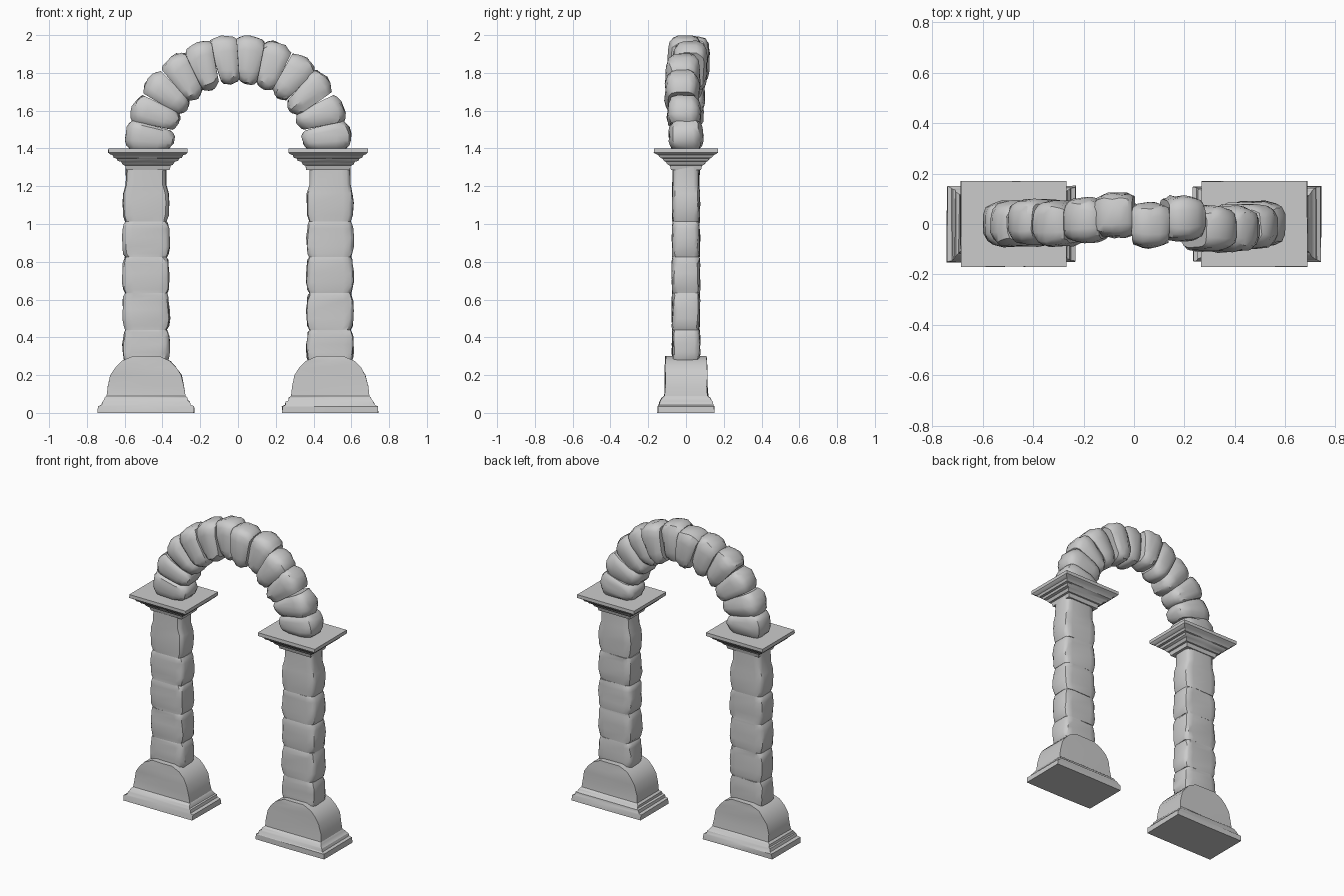
import bpy, bmesh, random
from math import sin, cos, pi, radians, copysign

if "Cube" in bpy.data.objects:
    bpy.data.objects.remove(bpy.data.objects["Cube"])

random.seed(4)


def loft(name, rings, angle=35):
    """Skin a stack of equal-length point rings and cap both ends."""
    bm = bmesh.new()
    vs = [[bm.verts.new(p) for p in r] for r in rings]
    n = len(vs[0])
    for a, b in zip(vs, vs[1:]):
        for i in range(n):
            j = (i + 1) % n
            bm.faces.new((a[i], a[j], b[j], b[i]))
    bm.faces.new(vs[0][::-1])
    bm.faces.new(vs[-1])
    bmesh.ops.recalc_face_normals(bm, faces=bm.faces)
    me = bpy.data.meshes.new(name)
    bm.to_mesh(me)
    bm.free()
    ob = bpy.data.objects.new(name, me)
    bpy.context.collection.objects.link(ob)
    bpy.ops.object.select_all(action='DESELECT')
    ob.select_set(True)
    bpy.context.view_layer.objects.active = ob
    bpy.ops.object.shade_smooth_by_angle(angle=radians(angle))
    return ob


def section(hx, hy, power, n=16, jit=0.0):
    """Rounded-rectangle cross-section, slightly rough."""
    pts = []
    for i in range(n):
        t = 2 * pi * (i + 0.5) / n
        c, s = cos(t), sin(t)
        pts.append((hx * copysign(abs(c) ** (2 / power), c) + random.uniform(-jit, jit),
                    hy * copysign(abs(s) ** (2 / power), s) + random.uniform(-jit, jit)))
    return pts


def rect_stack(name, cx, profile, jit=0.0):
    """Square-cornered moulding from (z, half x, half y) steps."""
    def j():
        return random.uniform(-jit, jit)
    loft(name, [[(cx + sx * hx + j(), sy * hy + j(), z)
                 for sx, sy in ((-1, -1), (0, -1), (1, -1), (1, 1), (0, 1), (-1, 1))]
                for z, hx, hy in profile], 30)


BASE = [(0, .255, .15), (.035, .253, .148), (.042, .237, .143), (.06, .232, .14),
        (.065, .222, .136), (.08, .218, .128), (.09, .207, .116), (.14, .202, .112),
        (.2, .187, .112), (.24, .163, .112), (.275, .128, .11), (.3, .07, .108)]
CAPITAL = [(1.285, .115, .078), (1.31, .12, .085), (1.312, .132, .094), (1.33, .142, .108),
           (1.334, .16, .116), (1.347, .166, .126), (1.35, .18, .135), (1.364, .187, .146),
           (1.37, .202, .158), (1.378, .21, .17), (1.4, .21, .17)]
JOINTS = [.27, .44, .635, .825, 1.012]
BULGE = [(0, .88), (.1, .95), (.3, 1.0), (.55, 1.0), (.8, .97), (.92, .93), (1, .87)]
TOP_BULGE = [(0, .88), (.12, .97), (.35, 1.0), (.52, .97), (.68, .87), (1, .85)]

# Piers: base, stacked shaft stones, capital
for side, s in (("left", -1), ("right", 1)):
    rect_stack("base_" + side, s * .487, BASE, .003)
    for i, (z0, z1) in enumerate(zip(JOINTS, JOINTS[1:])):
        rings = []
        for t, k in BULGE:
            rings.append([(s * .487 + x, y, z0 + (z1 - z0) * t)
                          for x, y in section(.126 * k, .074 * (.7 + .3 * k), 6, 16, .004)])
        loft(f"shaft_stone_{side}_{i}", rings)
    loft(f"shaft_stone_{side}_top",
         [[(s * .487 + x, y, 1.012 + .29 * t)
           for x, y in section(.125 * k, .074 * (.7 + .3 * k), 6, 16, .003)]
          for t, k in TOP_BULGE])
    rect_stack("capital_" + side, s * .477, CAPITAL, .001)

# Arch: twelve rough wedge stones, from the left springing to the right
OFFSET_Y = [0, 0, .01, 0, .015, .035, -.005, .022, -.018, -.02, -.01, 0]
STEP = pi / 12
WEDGE = [(0, .83), (.1, .92), (.28, 1.0), (.5, 1.03), (.72, 1.0), (.9, .92), (1, .83)]
for i, oy in enumerate(OFFSET_Y):
    tilt = random.uniform(-.03, .03) if 0 < i < 11 else 0
    rings = []
    for t, k in WEDGE:
        ring = []
        for u, y in section(.128 * k, .089 * k, 3.6, 16, .005):
            r = .471 + u
            a = pi - STEP * (i + t) + tilt * u / .13
            ring.append((r * cos(a), y + oy, max(1.395, 1.4 + r * sin(a))))
        rings.append(ring)
    loft(f"arch_stone_{i}", rings)
